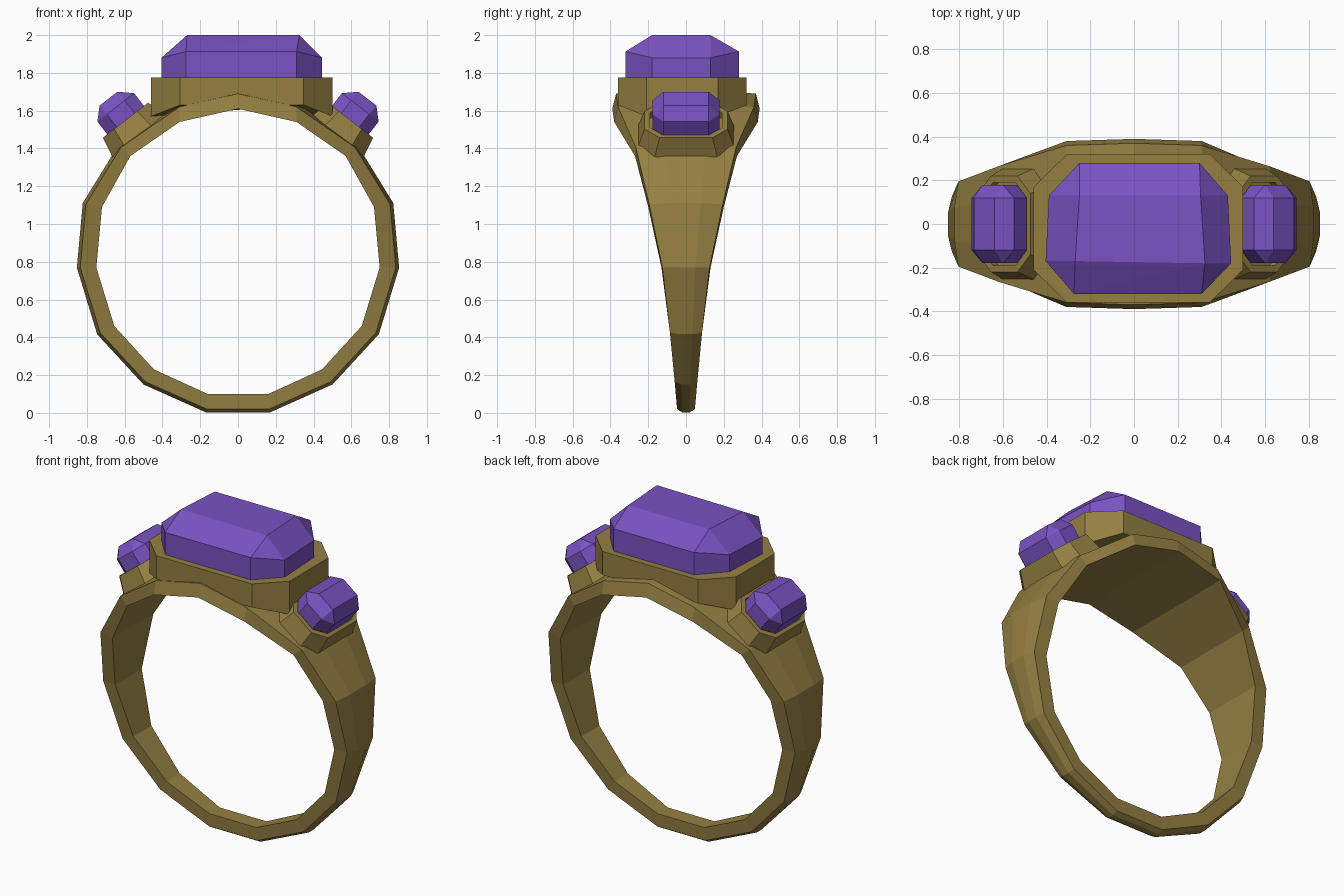
import bpy, bmesh
from mathutils import Vector, Matrix

if "Cube" in bpy.data.objects:
    bpy.data.objects.remove(bpy.data.objects["Cube"])


def material(name, color):
    m = bpy.data.materials.new(name)
    m.diffuse_color = color
    m.use_nodes = True
    m.node_tree.nodes["Principled BSDF"].inputs["Base Color"].default_value = m.diffuse_color
    return m


GOLD = material("gold", (0.30, 0.215, 0.055, 1))
PURPLE = material("purple_gem", (0.19, 0.085, 0.54, 1))


def finish(name, bm, mat):
    bmesh.ops.recalc_face_normals(bm, faces=bm.faces)
    mesh = bpy.data.meshes.new(name)
    bm.to_mesh(mesh)
    bm.free()
    mesh.materials.append(mat)
    ob = bpy.data.objects.new(name, mesh)
    bpy.context.collection.objects.link(ob)
    return ob


def octagon(hx, hy, cx, cy):
    """Rectangle with cut corners; cx, cy are the cut lengths."""
    return [(-hx + cx, -hy), (hx - cx, -hy), (hx, -hy + cy), (hx, hy - cy),
            (hx - cx, hy), (-hx + cx, hy), (-hx, hy - cy), (-hx, -hy + cy)]


def loft(bm, rings, closed=False):
    """Bridge successive vertex rings; cap the ends unless closed."""
    rings = [[bm.verts.new(p) for p in r] for r in rings]
    n = len(rings[0])
    pairs = list(zip(rings, rings[1:]))
    if closed:
        pairs.append((rings[-1], rings[0]))
    else:
        bm.faces.new(rings[0])
        bm.faces.new(rings[-1])
    for a, b in pairs:
        for i in range(n):
            j = (i + 1) % n
            bm.faces.new((a[i], a[j], b[j], b[i]))


def gem(name, points):
    """Faceted stone as the convex hull of its corners."""
    bm = bmesh.new()
    for p in points:
        bm.verts.new(p)
    res = bmesh.ops.convex_hull(bm, input=bm.verts)
    bmesh.ops.dissolve_limit(bm, angle_limit=0.03, verts=bm.verts, edges=bm.edges)
    return finish(name, bm, PURPLE)


# Band: inner x, z, outer x, z, inner half width, outer half width
half = [(0, 1.61, 0, 1.69, .39, .37), (.31, 1.54, .31, 1.62, .38, .36),
        (.57, 1.36, .62, 1.405, .27, .265), (.72, 1.09, .805, 1.105, .20, .195),
        (.75, .77, .835, .77, .13, .125), (.655, .46, .73, .425, .088, .085),
        (.445, .23, .49, .165, .065, .06), (.16, .10, .165, .02, .05, .047)]
stations = half + [(-a, b, -c, d, e, f) for a, b, c, d, e, f in half[:0:-1]]
rings = []
for xi, zi, xo, zo, wi, wo in stations:
    out = Vector((xo, 0, zo))
    ridge = out + (out - Vector((0, 0, .82))).normalized() * .018
    rings.append([(xi, -wi, zi), (xo, -wo, zo), (ridge.x, -wo * .4, ridge.z),
                  (ridge.x, wo * .4, ridge.z), (xo, wo, zo), (xi, wi, zi)])
bm = bmesh.new()
loft(bm, rings, closed=True)
finish("band", bm, GOLD)

# Main setting: bottom follows the band so it stays out of the finger hole
outline = octagon(.48, .34, .153, .15)
bm = bmesh.new()
loft(bm, [[(x + .02, y - .02, 1.57 if abs(x) > .4 else 1.63) for x, y in outline],
          [(x + .02, y - .02, 1.775) for x, y in outline]])
finish("main_setting", bm, GOLD)

# Main stone, slightly irregular
girdle = [(-.275, -.32), (.31, -.32), (.445, -.18), (.43, .13),
          (.30, .28), (-.25, .28), (-.39, .13), (-.405, -.17)]
pts = [(x, y, 1.73) for x, y in girdle]
pts += [(x, y, 1.913 if abs(y) > .25 else 1.88) for x, y in girdle]
pts += [(-.27, -.17, 2), (.325, -.18, 2), (.305, .13, 2), (-.25, .13, 2)]
gem("main_gem", pts)

# Side settings and stones, tilted along the shoulders
for side, label in ((1, "right"), (-1, "left")):
    u, n = Vector((.79 * side, 0, -.613)), Vector((.613 * side, 0, .79))
    frame = Matrix((u, Vector((0, 1, 0)), n)).transposed().to_4x4()
    frame.translation = (.595 * side, 0, 1.55)

    def place(outline, h):
        return [frame @ Vector((x, y, h)) for x, y in outline]

    bm = bmesh.new()
    loft(bm, [place(octagon(.175, .255, .085, .09), -.11),
              place(octagon(.152, .22, .075, .08), 0),
              place(octagon(.13, .19, .065, .07), 0),
              place(octagon(.13, .19, .065, .07), -.04)])
    finish(label + "_side_setting", bm, GOLD)

    oct_g = octagon(.123, .178, .063, .058)
    table = [(-.058, -.12), (.062, -.12), (.062, .12), (-.058, .12)]
    gem(label + "_side_gem",
        place(oct_g, -.06) + place(oct_g, .085) + place(table, .145))
